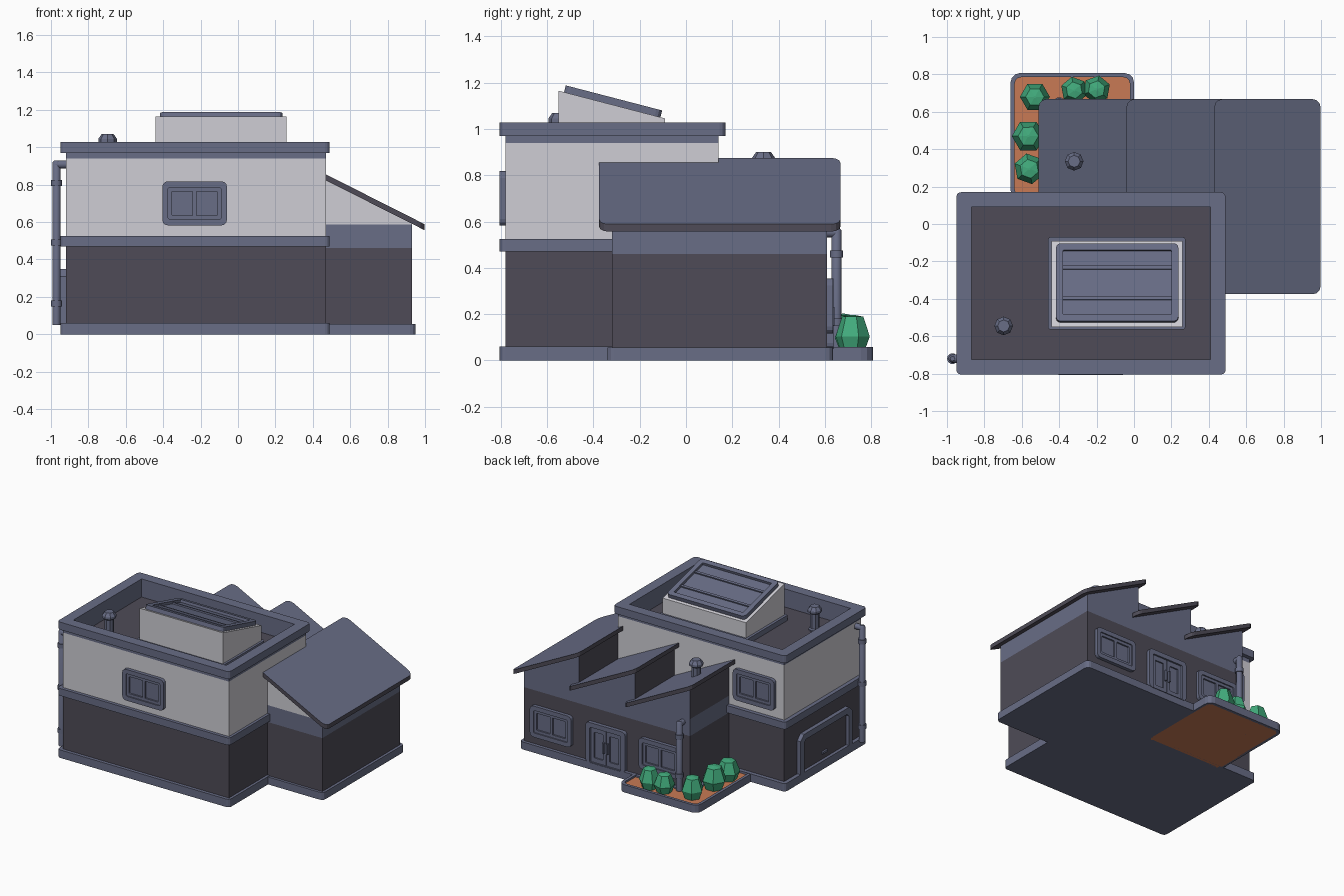
import bpy, bmesh, math
from mathutils import Matrix, Vector

if "Cube" in bpy.data.objects:
    bpy.data.objects.remove(bpy.data.objects["Cube"])


def lin(c):
    return c / 12.92 if c <= 0.04045 else ((c + 0.055) / 1.055) ** 2.4


def material(name, *rgb):
    m = bpy.data.materials.new(name)
    m.diffuse_color = [lin(c / 255) for c in rgb] + [1]
    m.use_nodes = True
    m.node_tree.nodes["Principled BSDF"].inputs["Base Color"].default_value = m.diffuse_color
    return m


MATS = [material("slate_blue", 104, 109, 134), material("charcoal", 78, 75, 87),
        material("pale_grey", 207, 206, 213), material("terracotta_soil", 200, 122, 85),
        material("leaf_green", 66, 172, 125)]
BLUE, DARK, PALE, SOIL, LEAF = range(5)


def finish(bm, name, col, M=None):
    """Turn a bmesh into an object; col is an index or a rule on the face."""
    bmesh.ops.recalc_face_normals(bm, faces=bm.faces)
    bm.normal_update()
    for f in bm.faces:
        f.material_index = col(f) if callable(col) else col
    if M:
        bm.transform(M)
    me = bpy.data.meshes.new(name)
    bm.to_mesh(me)
    bm.free()
    for m in MATS:
        me.materials.append(m)
    ob = bpy.data.objects.new(name, me)
    bpy.context.collection.objects.link(ob)
    return ob


def rrect(x0, x1, y0, y1, r=0.0, n=3):
    """Rectangle outline with rounded corners."""
    if r == 0:
        return [(x0, y0), (x1, y0), (x1, y1), (x0, y1)]
    pts = []
    for cx, cy, a in ((x0 + r, y0 + r, 180), (x1 - r, y0 + r, 270),
                      (x1 - r, y1 - r, 0), (x0 + r, y1 - r, 90)):
        for i in range(n + 1):
            t = math.radians(a + 90 * i / n)
            pts.append((cx + r * math.cos(t), cy + r * math.sin(t)))
    return pts


def prism(name, outline, z0, z1, col, hole=None, M=None, warp=None):
    """Extruded outline, or a frame when a hole outline is given."""
    bm = bmesh.new()
    n = len(outline)
    loops = [[bm.verts.new((x, y, z)) for x, y in o]
             for o in ([outline, hole] if hole else [outline]) for z in (z0, z1)]

    def bridge(a, b):
        for i in range(n):
            bm.faces.new((a[i], a[(i + 1) % n], b[(i + 1) % n], b[i]))
    bridge(loops[0], loops[1])
    if hole:
        bridge(loops[1], loops[3])
        bridge(loops[3], loops[2])
        bridge(loops[2], loops[0])
    else:
        bm.faces.new(loops[0])
        bm.faces.new(loops[1])
    if warp:
        for v in bm.verts:
            v.co.z = warp(v.co)
    return finish(bm, name, col, M)


def box(name, x0, x1, y0, y1, z0, z1, col, M=None, warp=None):
    return prism(name, rrect(x0, x1, y0, y1), z0, z1, col, M=M, warp=warp)


def lathe(name, pts, n, M, col, smooth=False):
    """Closed turned shape from (radius, height) points."""
    bm = bmesh.new()
    rings = [[bm.verts.new((r * math.cos(2 * math.pi * i / n), r * math.sin(2 * math.pi * i / n), z))
              for i in range(n)] for r, z in pts]
    for a, b in zip(rings, rings[1:]):
        for i in range(n):
            bm.faces.new((a[i], a[(i + 1) % n], b[(i + 1) % n], b[i]))
    bm.faces.new(rings[0])
    bm.faces.new(rings[-1])
    ob = finish(bm, name, col, M)
    if smooth:
        bpy.context.view_layer.objects.active = ob
        ob.select_set(True)
        bpy.ops.object.shade_smooth_by_angle(angle=math.radians(50))
        ob.select_set(False)


def wall(x, y, z, deg):
    """Local x along the wall, y up, z outward (0 faces the front)."""
    return (Matrix.Translation((x, y, z)) @ Matrix.Rotation(math.radians(deg), 4, 'Z')
            @ Matrix.Rotation(math.pi / 2, 4, 'X'))


# main block: plinth, two storeys, mid band, recessed roof with parapet
prism("main_plinth", rrect(-.95, .49, -.805, .17, .025), 0, .06, BLUE)
box("lower_storey", -.92, .47, -.78, .14, .05, .5, DARK)
box("upper_storey", -.92, .47, -.78, .14, .5, .89, lambda f: DARK if f.normal.z > .5 else PALE)
prism("mid_band", rrect(-.95, .49, -.805, .17, .025), .47, .525, BLUE)
well = rrect(-.87, .41, -.725, .09)


def inner_blue(f):
    c = f.calc_center_median()
    return BLUE if -.9 < c.x < .45 and -.76 < c.y < .12 else PALE


prism("upper_wall_rim", rrect(-.92, .47, -.78, .14), .885, .94, inner_blue, hole=well)
prism("cornice", rrect(-.92, .47, -.78, .14), .94, .975, BLUE, hole=well)
prism("parapet", rrect(-.95, .49, -.805, .17, .025), .97, 1.027, BLUE,
      hole=rrect(-.87, .41, -.725, .09, .002))

# roof light on the main block
prism("skylight_curb", rrect(-.46, .275, -.565, -.07, .015), .885, .93, BLUE)
box("skylight_box", -.44, .258, -.55, -.09, .9, 1.1, PALE,
    warp=lambda c: c.z if c.z < 1 else 1.165 - .26 * (c.y + .55))
T = Matrix.Translation((-.09, -.318, 1.108)) @ Matrix.Rotation(-math.atan(.26), 4, 'X')
prism("skylight_frame", rrect(-.327, .327, -.215, .215, .025), -.005, .027, BLUE,
      hole=rrect(-.29, .29, -.178, .178, .006), M=T)
box("skylight_glass", -.295, .295, -.183, .183, -.005, .008, BLUE, M=T)
for s in (-1, 1):
    box("skylight_bar", -.29, .29, s * .085 - .009, s * .085 + .009, 0, .018, BLUE, M=T)

# wing with three saw-tooth bays
prism("wing_plinth", rrect(-.49, .95, -.34, .635, .03), 0, .056, BLUE)
profile = [(-.46, .05), (.93, .05), (.93, .60), (.47, .83), (.47, .6), (0, .83), (0, .6), (-.46, .83)]
bm = bmesh.new()
fa = bm.faces.new([bm.verts.new((x, -.32, z)) for x, z in profile])
ex = bmesh.ops.extrude_face_region(bm, geom=[fa])
bmesh.ops.translate(bm, vec=(0, .93, 0), verts=[g for g in ex["geom"] if isinstance(g, bmesh.types.BMVert)])
for z in (.46, .588):
    bmesh.ops.bisect_plane(bm, geom=bm.verts[:] + bm.edges[:] + bm.faces[:],
                           plane_co=(0, 0, z), plane_no=(0, 0, 1))


def wing_rule(f):
    z = f.calc_center_median().z
    if z < .46:
        return DARK
    if z < .588 or f.normal.y > .5:
        return BLUE
    return PALE if f.normal.y < -.5 else DARK


finish(bm, "wing_walls", wing_rule)
for i, x in enumerate((.43, -.04, -.51)):
    prism("sloped_roof", rrect(x, x + .567, -.375 if i == 0 else .1, .667, .04), -.032, 0,
          lambda f: BLUE if f.normal.z > .5 else DARK,
          warp=lambda c: c.z + .875 - .505 * (c.x - x))


# windows
def window(M):
    prism("window_frame", rrect(-.173, .173, -.118, .118, .03), -.01, .026, BLUE,
          hole=rrect(-.143, .143, -.085, .085, .012), M=M)
    prism("window_sash", rrect(-.145, .145, -.087, .087, .01), -.01, .017, BLUE,
          hole=rrect(-.122, .122, -.064, .064, .006), M=M)
    box("window_mullion", -.011, .011, -.065, .065, -.01, .017, BLUE, M=M)
    box("window_glass", -.123, .123, -.065, .065, -.01, .005, BLUE, M=M)


for w in ((-.232, -.78, .7, 0), (-.68, .14, .7, 180), (.69, .61, .235, 180), (-.22, .61, .235, 180)):
    window(wall(*w))

# double door at the back
D = wall(.23, .61, .2, 180)
prism("door_frame", rrect(-.165, .165, -.15, .155, .025), -.01, .028, BLUE,
      hole=rrect(-.13, .13, -.148, .12, .01), M=D)
for s in (-1, 1):
    c = s * .065
    prism("door_leaf", rrect(c - .063, c + .063, -.148, .12, .004), -.01, .015, BLUE,
          hole=rrect(c - .036, c + .036, -.11, .085, .004), M=D)
    box("door_panel", c - .04, c + .04, -.115, .09, -.01, .005, BLUE, M=D)
    box("door_handle", s * .016 - .006, s * .016 + .006, -.05, .03, .01, .032, BLUE, M=D)

# garage door on the left side
G = wall(-.92, -.325, .06, -90)
arch = [(-.31, 0), (-.31, .25), (-.27, .29), (.27, .29), (.31, .25), (.31, 0)]
prism("garage_frame", arch, -.01, .03, BLUE,
      hole=[(-.265, .002), (-.265, .225), (-.245, .245), (.245, .245), (.265, .225), (.265, .002)], M=G)
box("garage_door", -.27, .27, 0, .25, -.01, .006, DARK, M=G)
box("garage_handle", -.03, .03, .045, .06, 0, .02, BLUE, M=G)


# downpipes with an elbow into the wall
def downpipe(x, y, top, rings, deg):
    lathe("downpipe", [(.022, .05), (.022, top - .012), (.012, top)], 10,
          Matrix.Translation((x, y, 0)), BLUE, True)
    for z in rings:
        lathe("pipe_clip", [(.029, z - .016), (.029, z + .016)], 10, Matrix.Translation((x, y, 0)), BLUE, True)
    lathe("pipe_elbow", [(.022, -.07), (.022, .005)], 10, wall(x, y, top - .022, deg), BLUE, True)


downpipe(-.971, -.72, .93, (.165, .49, .81), -90)
downpipe(-.4, .65, .575, (.46, .165), 180)

# roof vents
for x, y, z in ((-.697, -.545, 1.07), (-.32, .335, .9)):
    lathe("roof_vent", [(.045, -.2), (.045, -.17), (.032, -.165), (.032, -.055), (.05, -.042),
                        (.05, -.025), (.032, 0)], 8, Matrix.Translation((x, y, z)), BLUE)

# planter bed with shrubs
prism("planter_rim", rrect(-.66, 0, .13, .807, .05), 0, .058, BLUE, hole=rrect(-.638, -.022, .15, .785, .035))
prism("planter_soil", rrect(-.645, -.015, .14, .79, .035), 0, .044, SOIL)
for i, (x, y, r, h) in enumerate(((-.53, .68, .08, .16), (-.32, .715, .073, .14), (-.2, .72, .075, .155),
                                  (-.565, .47, .088, .17), (-.56, .295, .083, .15))):
    lathe("shrub", [(r * .7, 0), (r, h * .4), (r * .62, h * .95), (r * .08, h)], 6,
          Matrix.Translation((x, y, .042)) @ Matrix.Rotation(i * .7, 4, 'Z'), LEAF)
